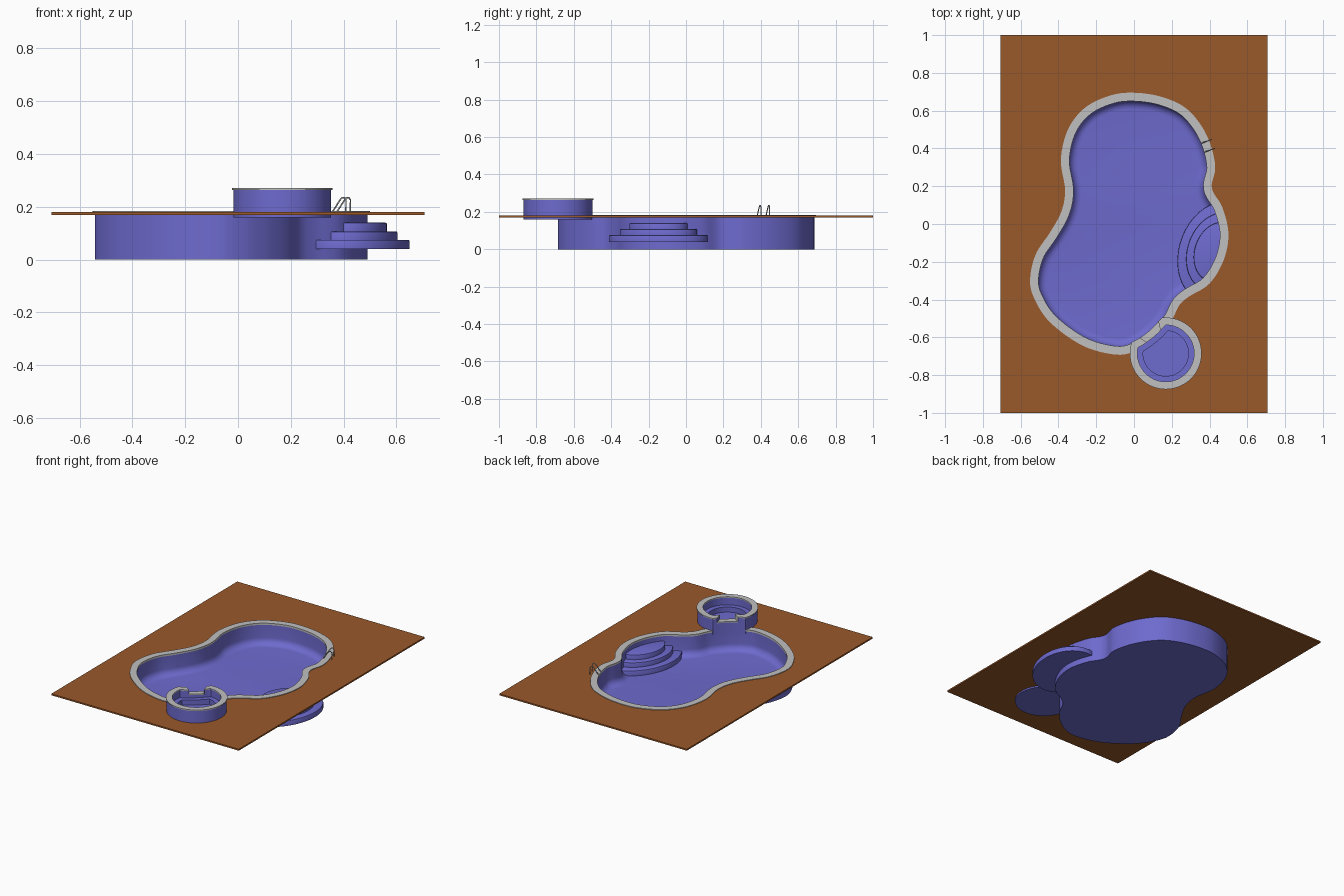
import bpy, bmesh, math
from mathutils import Vector
from mathutils.geometry import intersect_line_line_2d

if "Cube" in bpy.data.objects:
    bpy.data.objects.remove(bpy.data.objects["Cube"])


def material(name, rgb):
    m = bpy.data.materials.new(name)
    m.diffuse_color = (*rgb, 1)
    m.use_nodes = True
    m.node_tree.nodes["Principled BSDF"].inputs["Base Color"].default_value = m.diffuse_color
    return m


BROWN = material("deck brown", (0.32, 0.10, 0.023))
BLUE = material("pool blue", (0.155, 0.145, 0.62))
GREY = material("coping grey", (0.53, 0.53, 0.53))
METAL = material("rail metal", (0.5, 0.5, 0.52))


def finish(ob, mat, angle=35):
    ob.data.materials.clear()
    ob.data.materials.append(mat)
    bpy.ops.object.select_all(action='DESELECT')
    bpy.context.view_layer.objects.active = ob
    ob.select_set(True)
    bpy.ops.object.shade_smooth_by_angle(angle=math.radians(angle))
    return ob


def loft(name, loops, mat, ring=False):
    """Skin successive loops; cap both ends, or join last to first when ring."""
    bm = bmesh.new()
    rows = [[bm.verts.new(p) for p in loop] for loop in loops]
    n = len(rows[0])
    pairs = list(zip(rows, rows[1:]))
    if ring:
        pairs.append((rows[-1], rows[0]))
    for a, b in pairs:
        for i in range(n):
            j = (i + 1) % n
            bm.faces.new((a[i], a[j], b[j], b[i]))
    if not ring:
        bm.faces.new(rows[0])
        bm.faces.new(rows[-1])
    bmesh.ops.remove_doubles(bm, verts=bm.verts, dist=1e-5)
    bmesh.ops.recalc_face_normals(bm, faces=bm.faces)
    me = bpy.data.meshes.new(name)
    bm.to_mesh(me)
    bm.free()
    ob = bpy.data.objects.new(name, me)
    bpy.context.collection.objects.link(ob)
    return finish(ob, mat)


# Pool outline: smooth closed curve, counterclockwise from the far end
KEYS = [(0, .695), (-.127, .68), (-.26, .615), (-.35, .50), (-.387, .34),
        (-.365, .18), (-.385, .065), (-.445, -.045), (-.52, -.16),
        (-.55, -.29), (-.53, -.39), (-.445, -.52), (-.27, -.645),
        (-.09, -.692), (.02, -.667), (.10, -.617), (.16, -.56), (.205, -.50),
        (.24, -.43), (.29, -.385), (.40, -.315), (.475, -.19), (.50, -.05),
        (.467, .09), (.412, .19), (.43, .31), (.385, .47), (.285, .605),
        (.15, .672)]
OUTLINE = []
for i in range(len(KEYS)):
    p0, p1, p2, p3 = (Vector(KEYS[(i + k) % len(KEYS)]) for k in (-1, 0, 1, 2))
    for s in range(7):
        t = s / 7
        OUTLINE.append(0.5 * (2 * p1 + (p2 - p0) * t
                              + (2 * p0 - 5 * p1 + 4 * p2 - p3) * t * t
                              + (3 * p1 - p0 - 3 * p2 + p3) * t ** 3))


def pool_flat(d):
    """Pool outline moved inward by d."""
    out = []
    for i, p in enumerate(OUTLINE):
        t = (OUTLINE[(i + 1) % len(OUTLINE)] - OUTLINE[i - 1]).normalized()
        out.append(p + Vector((-t.y, t.x)) * d)
    return out


def pool_loop(d, z):
    return [(p.x, p.y, z) for p in pool_flat(d)]


# Spa outline: a circle whose pool side is cut back along the pool edge
SPA = Vector((.168, -.685))
N0, N1 = 103, 149
SAMPLES = []                                   # (angle, in spillway notch)
for a in range(0, 360, 3):
    SAMPLES.append((a, 1 if N0 < a < N1 else 0))
SAMPLES += [(N0, 0), (N0, 1), (N1, 1), (N1, 0)]
SAMPLES.sort(key=lambda s: (s[0], s[1] if s[0] == N0 else -s[1]))


def spa_loop(d, z, drop=0.0):
    edge = pool_flat(.052 - d)
    pts = []
    for a, notch in SAMPLES:
        u = Vector((math.cos(math.radians(a)), math.sin(math.radians(a))))
        r = .19 - d
        for i, q in enumerate(edge):
            hit = intersect_line_line_2d(SPA, SPA + u * r, edge[i - 1], q)
            if hit:
                r = min(r, (hit - SPA).length)
        pts.append((SPA.x + u.x * r, SPA.y + u.y * r, z - drop * notch))
    return pts


# Deck with openings for pool and spa
bpy.ops.mesh.primitive_cube_add(size=1, location=(0, 0, .175))
deck = bpy.context.object
deck.name = "deck"
deck.scale = (1.412, 2, .01)
bpy.ops.object.transform_apply(location=False, rotation=False, scale=True)
for nm, fn, d in (("pool_cutter", pool_loop, .012), ("spa_cutter", spa_loop, .02)):
    cut = loft(nm, [fn(d, .1), fn(d, .3)], BROWN)
    cut.hide_render = True
    mod = deck.modifiers.new(nm, 'BOOLEAN')
    mod.operation = 'DIFFERENCE'
    mod.solver = 'EXACT'
    mod.object = cut
    bpy.context.view_layer.objects.active = deck
    bpy.ops.object.modifier_apply(modifier=nm)
    bpy.data.objects.remove(cut)
finish(deck, BROWN)

# Pool basin: straight outside, rounded floor edge inside
R = .045
fillet = [pool_loop(.043 + R * (1 - math.cos(k * math.pi / 12)),
                    .04 + R * (1 - math.sin(k * math.pi / 12))) for k in range(7)]
loft("pool_basin", [pool_loop(.009, 0), pool_loop(.009, .174),
                    pool_loop(.043, .174)] + fillet, BLUE)
loft("pool_coping", [pool_loop(0, .172), pool_loop(0, .184),
                     pool_loop(.045, .184), pool_loop(.045, .172)], GREY, ring=True)

# Spa tub with seat, and its coping, both lowered at the spillway
D = .03
loft("spa_tub", [spa_loop(.005, .16), spa_loop(.005, .265, D),
                 spa_loop(.038, .265, D), spa_loop(.038, .215),
                 spa_loop(.07, .215), spa_loop(.07, .18)], BLUE)
loft("spa_coping", [spa_loop(0, .264, D), spa_loop(0, .271, D),
                    spa_loop(.04, .271, D), spa_loop(.04, .264, D)], GREY, ring=True)

# Entry steps: stacked tilted ellipses with softened top edges
TILT = math.radians(-19.4)
for k, (s, z0, z1) in enumerate([(1, .04, .075), (.78, .075, .107), (.59, .107, .14)]):
    def ellipse(inset, z):
        pts = []
        for i in range(72):
            t = i * math.tau / 72
            x, y = (.201 * s - inset) * math.cos(t), (.272 * s - inset) * math.sin(t)
            pts.append((.44 + x * math.cos(TILT) - y * math.sin(TILT),
                        -.147 + x * math.sin(TILT) + y * math.cos(TILT), z))
        return pts
    loft(f"entry_step_{k + 1}", [ellipse(0, z0 - (.002 if k else 0)), ellipse(0, z1 - .005),
                                 ellipse(.0015, z1 - .0015), ellipse(.005, z1)], BLUE)

# Handrails
for k, (dx, dy) in enumerate([(0, 0), (.017, -.047)]):
    path = [(.357, .428, .18), (.388, .439, .228), (.395, .442, .235),
            (.403, .445, .235), (.409, .447, .226), (.409, .447, .178)]
    cu = bpy.data.curves.new(f"handrail_{k + 1}", 'CURVE')
    cu.dimensions = '3D'
    cu.bevel_depth = .003
    cu.bevel_resolution = 2
    cu.use_fill_caps = True
    sp = cu.splines.new('POLY')
    sp.points.add(len(path) - 1)
    for pt, (x, y, z) in zip(sp.points, path):
        pt.co = (x + dx, y + dy, z, 1)
    ob = bpy.data.objects.new(f"handrail_{k + 1}", cu)
    bpy.context.collection.objects.link(ob)
    bpy.ops.object.select_all(action='DESELECT')
    bpy.context.view_layer.objects.active = ob
    ob.select_set(True)
    bpy.ops.object.convert(target='MESH')
    finish(bpy.context.object, METAL, 50)
